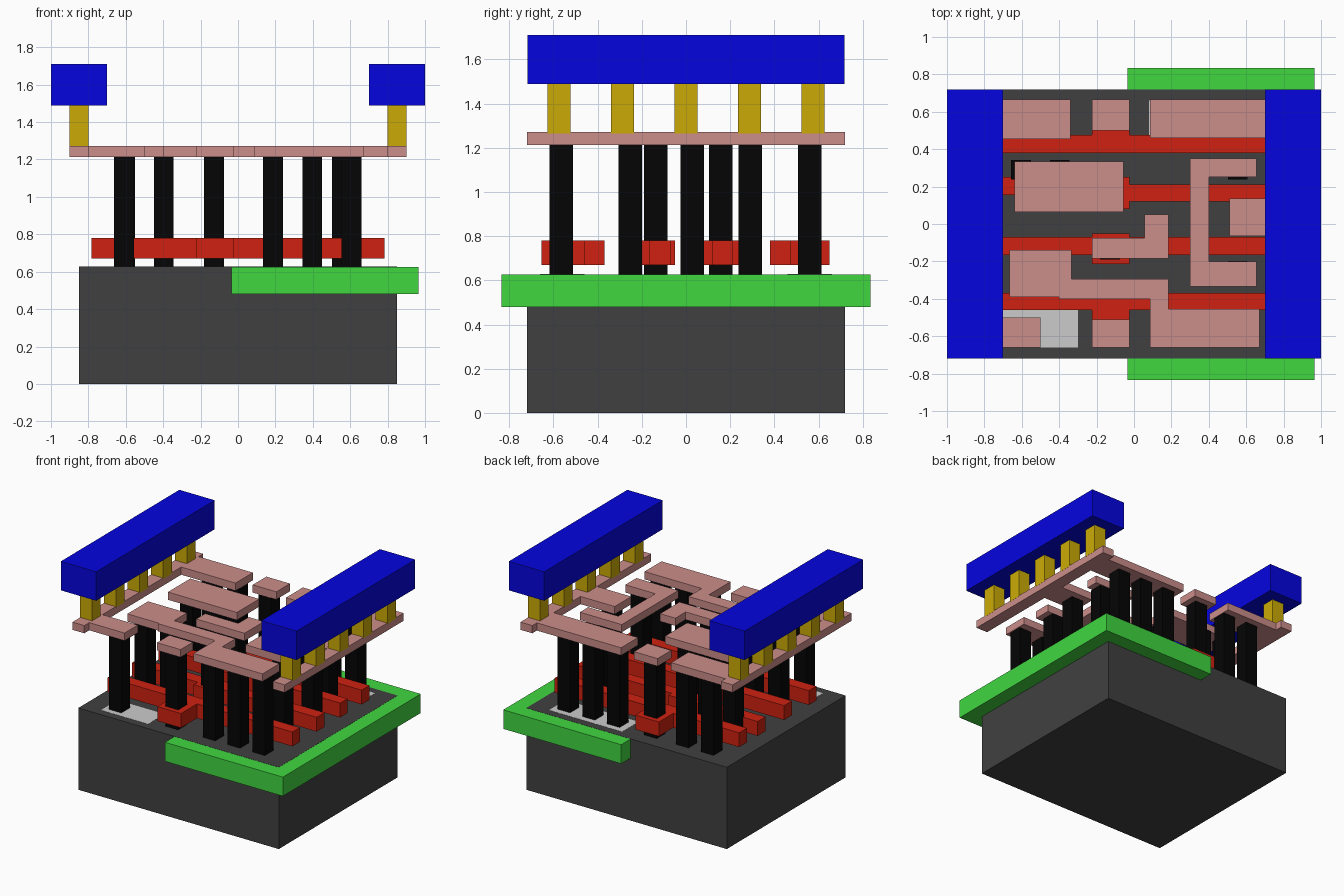
import bpy, bmesh

if "Cube" in bpy.data.objects:
    bpy.data.objects.remove(bpy.data.objects["Cube"])


def material(name, rgb):
    m = bpy.data.materials.new(name)
    m.diffuse_color = (*[(c / 255) ** 2.2 for c in rgb], 1)
    m.use_nodes = True
    m.node_tree.nodes["Principled BSDF"].inputs["Base Color"].default_value = m.diffuse_color
    return m


DARK = material("dark_grey", (66, 66, 66))
GREEN = material("green", (66, 214, 66))
RED = material("red", (205, 38, 24))
BLACK = material("black", (13, 13, 13))
PINK = material("pink", (202, 140, 137))
GOLD = material("gold", (202, 170, 15))
BLUE = material("blue", (13, 13, 222))


def add(name, bm, mat):
    bmesh.ops.recalc_face_normals(bm, faces=bm.faces)
    me = bpy.data.meshes.new(name)
    bm.to_mesh(me)
    bm.free()
    ob = bpy.data.objects.new(name, me)
    bpy.context.collection.objects.link(ob)
    if mat:
        me.materials.append(mat)


def plate(name, outline, z0, z1, mat):
    """Extrude a flat outline from z0 to z1."""
    bm = bmesh.new()
    face = bm.faces.new([bm.verts.new((x, y, z0)) for x, y in outline])
    top = bmesh.ops.extrude_face_region(bm, geom=[face], use_keep_orig=True)["geom"]
    for v in top:
        if isinstance(v, bmesh.types.BMVert):
            v.co.z = z1
    add(name, bm, mat)


def box(name, x0, x1, y0, y1, z0, z1, mat):
    plate(name, [(x0, y0), (x1, y0), (x1, y1), (x0, y1)], z0, z1, mat)


# Base block, well and exposed surface patches
box("base_block", -.85, .85, -.72, .72, 0, .627, DARK)
box("well", -.035, .965, -.835, .835, .48, .626, GREEN)
box("left_patch", -.7, -.3, -.66, -.46, .6, .628, None)
box("right_patch", .08, .7, .46, .66, .6, .628, None)

# Red gate strips, each with a wider tab near the middle
T0, T1, E = -.225, -.025, .783
gates = [
    [(-E, .38), (E, .38), (E, .475), (T1, .475), (T1, .65), (T0, .65), (T0, .475), (-E, .475)],
    [(-E, .155), (T0, .155), (T0, .08), (T1, .08), (T1, .12), (E, .12), (E, .21), (T1, .21),
     (T1, .25), (-E, .25)],
    [(-E, -.165), (T0, -.165), (T0, -.215), (T1, -.215), (T1, -.165), (E, -.165), (E, -.07),
     (T1, -.07), (T1, -.05), (T0, -.05), (T0, -.07), (-E, -.07)],
    [(-E, -.46), (T0, -.46), (T0, -.655), (T1, -.655), (T1, -.46), (E, -.46), (E, -.37), (-E, -.37)],
]
for outline in gates:
    plate("gate_strip", outline, .67, .78, RED)

# Black contact posts
posts = {
    .56: (-.61, -.397, -.128, .187, .397, .607),
    .29: (-.605, -.397, .555),
    .158: (-.128,),
    .028: (.607,),
    -.137: (-.128,),
    -.252: (-.61, -.397, .555),
    -.565: (-.61, -.128, .187, .397, .607),
}
for y, xs in posts.items():
    for x in xs:
        box("contact_post", x - .053, x + .053, y - .053, y + .053, .62, 1.215, BLACK)

# Pink wiring layer: rails with attached stubs, and loose traces
traces = [
    [(-.9, -.72), (-.8, -.72), (-.8, -.66), (-.5, -.66), (-.5, -.5), (-.8, -.5), (-.8, .455),
     (-.34, .455), (-.34, .665), (-.8, .665), (-.8, .72), (-.9, .72)],
    [(.9, -.72), (.9, .72), (.8, .72), (.8, .665), (.085, .665), (.085, .46), (.8, .46),
     (.8, .135), (.51, .135), (.51, -.065), (.8, -.065), (.8, -.72)],
    [(.3, -.335), (.655, -.335), (.655, -.2), (.4, -.2), (.4, .25), (.655, .25), (.655, .35), (.3, .35)],
    [(-.225, -.185), (.185, -.185), (.185, .05), (.055, .05), (.055, -.075), (-.225, -.075)],
    [(-.665, -.39), (-.4, -.39), (-.4, -.4), (.085, -.4), (.085, -.66), (.67, -.66), (.67, -.455),
     (.185, -.455), (.185, -.295), (-.335, -.295), (-.335, -.14), (-.665, -.14)],
]
for outline in traces:
    plate("wiring_trace", outline, 1.213, 1.272, PINK)
for x0, x1, y0, y1 in ((-.64, -.055, .065, .335), (T0, T1, .5, .665), (T0, T1, -.66, -.51)):
    box("wiring_pad", x0, x1, y0, y1, 1.213, 1.272, PINK)

# Power bars on rows of gold pegs
for s in (-1, 1):
    c = .85 * s
    box("power_bar", c - .15, c + .15, -.718, .718, 1.488, 1.71, BLUE)
    for i in range(-2, 3):
        y = .287 * i
        box("gold_peg", c - .051, c + .051, y - .052, y + .052, 1.265, 1.495, GOLD)
